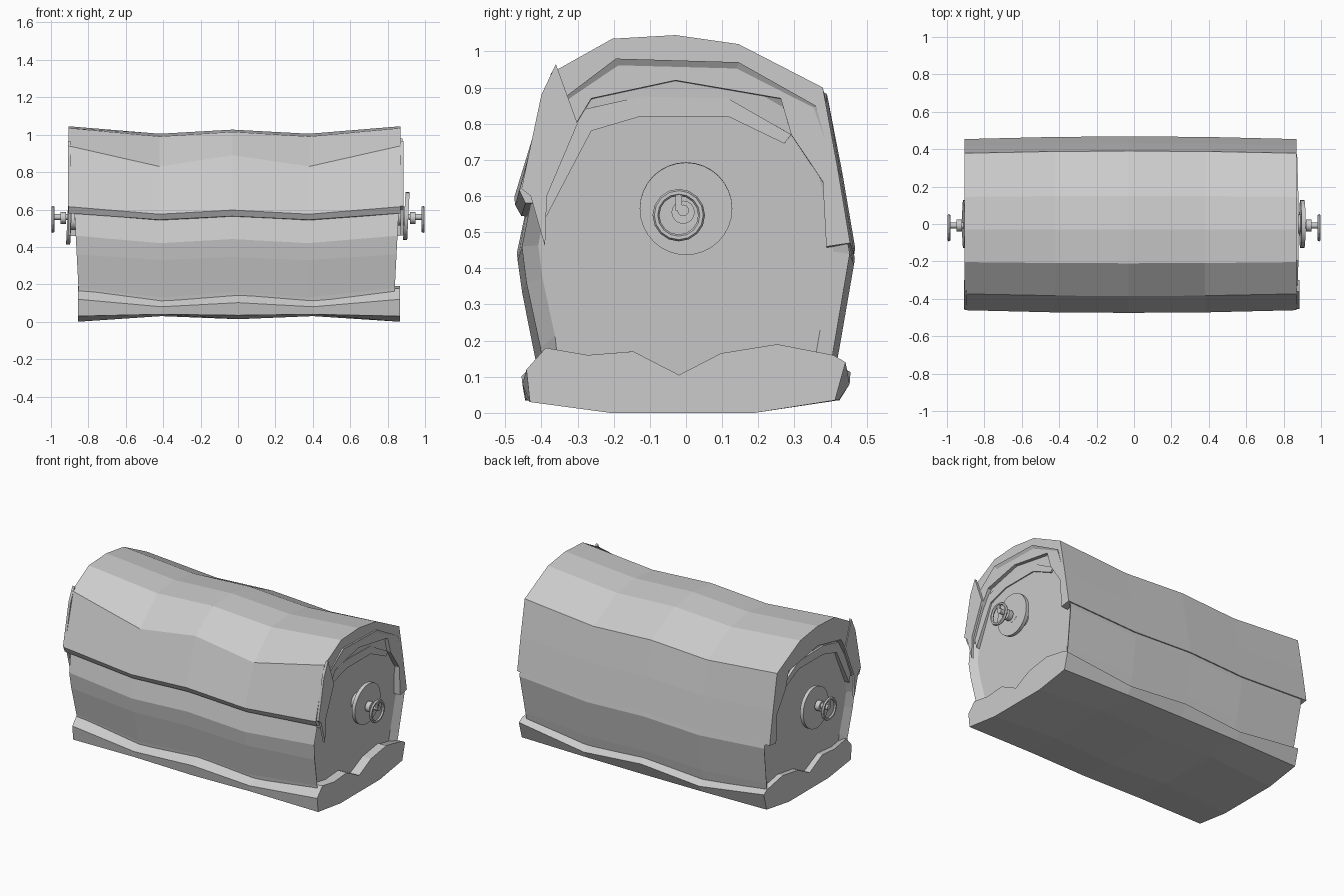
import bpy, bmesh, math
from mathutils import Vector, Matrix

if "Cube" in bpy.data.objects:
    bpy.data.objects.remove(bpy.data.objects["Cube"])

WAVE = [0, -1, -0.45, -1, 0]            # sag between the ends
BULGE = [0.97, 0.995, 1.0, 0.995, 0.97]  # fuller in the middle


def loft(name, profile, xs, lean=0.0, recess=0.0, shrink=0.9):
    """Sweep a (y, z, sag) profile along x; optionally sink the end panels."""
    bm = bmesh.new()
    rings = []
    for x, w, b in zip(xs, WAVE, BULGE):
        rings.append([bm.verts.new((x * (1 + lean * (z - 0.6)), y * b, z + s * w))
                      for y, z, s in profile])
    if recess:
        def inner(ring, d):
            c = Vector((0, 0, 0.5))
            return [bm.verts.new((v.co.x + d, v.co.y * shrink,
                                  c.z + (v.co.z - c.z) * shrink)) for v in ring]
        rings.insert(0, inner(rings[0], recess))
        rings.append(inner(rings[-1], -recess))
    n = len(profile)
    for a, b in zip(rings, rings[1:]):
        for i in range(n):
            j = (i + 1) % n
            bm.faces.new((a[i], a[j], b[j], b[i]))
    bm.faces.new(rings[0])
    bm.faces.new(rings[-1])
    bmesh.ops.recalc_face_normals(bm, faces=bm.faces)
    me = bpy.data.meshes.new(name)
    bm.to_mesh(me)
    bm.free()
    ob = bpy.data.objects.new(name, me)
    bpy.context.collection.objects.link(ob)
    return ob


# Main body with recessed end panels
loft("body", [(-0.21, 0.03, 0), (0.19, 0.03, 0), (0.40, 0.06, 0), (0.425, 0.2, 0.03),
              (0.467, 0.44, 0.03), (0.43, 0.64, 0.03), (0.37, 0.85, 0.04),
              (0.15, 0.97, 0.04), (-0.2, 0.98, 0.05), (-0.35, 0.87, 0.08),
              (-0.435, 0.62, 0.05), (-0.468, 0.46, 0.04), (-0.455, 0.36, 0.03),
              (-0.415, 0.18, 0.05), (-0.40, 0.05, 0)],
     [-0.875, -0.42, -0.03, 0.38, 0.86], lean=0.06, recess=0.03)

# Draped lid: outer skin front to back, then inner skin back again
lid_outer = [(-0.458, 0.58, 0.035), (-0.475, 0.615, 0.04), (-0.385, 0.94, 0.11),
             (-0.21, 1.035, 0.045), (-0.03, 1.045, 0.04), (0.15, 1.02, 0.04),
             (0.39, 0.90, 0.04), (0.432, 0.68, 0.03), (0.468, 0.47, 0.03)]
lid_inner = [(0.40, 0.46, 0.03), (0.39, 0.64, 0.03), (0.30, 0.77, 0.03),
             (0.27, 0.87, 0.04), (-0.03, 0.92, 0.04), (-0.27, 0.87, 0.05),
             (-0.345, 0.75, 0.05), (-0.42, 0.58, 0.04)]
loft("lid", lid_outer + lid_inner, [-0.905, -0.42, -0.03, 0.38, 0.868])

# Second, smaller arch of lining under the lid ends
lining = [(-0.42, 0.62, 0), (-0.29, 0.84, 0), (-0.13, 0.875, 0), (0.12, 0.87, 0),
          (0.30, 0.77, 0), (0.28, 0.745, 0), (0.12, 0.82, 0), (-0.13, 0.82, 0),
          (-0.27, 0.78, 0), (-0.40, 0.54, 0)]
loft("lid_lining", lining, [-0.875, -0.42, 0, 0.38, 0.85])

# Base wrap with a ragged top edge folded up over the ends
loft("base_wrap", [(-0.215, 0.0, -0.03), (0.195, 0.0, -0.03), (0.425, 0.035, 0),
                   (0.455, 0.14, 0.06), (0.42, 0.16, 0.06), (0.26, 0.19, 0),
                   (0.10, 0.165, 0), (-0.02, 0.105, 0), (-0.15, 0.17, 0),
                   (-0.28, 0.16, 0), (-0.40, 0.18, 0.06), (-0.455, 0.12, 0.04),
                   (-0.445, 0.03, -0.01)],
     [-0.855, -0.41, 0, 0.4, 0.865])

# Front corner flaps of the lid, hanging down past the ends
for side, x in (("left", -0.895), ("right", 0.87)):
    bm = bmesh.new()
    pts = [(-0.36, 0.965), (-0.40, 0.88), (-0.455, 0.62), (-0.43, 0.60),
           (-0.39, 0.46), (-0.385, 0.60), (-0.30, 0.80)]
    f = bm.faces.new([bm.verts.new((x, y, z)) for y, z in pts])
    out = bmesh.ops.extrude_face_region(bm, geom=[f])
    for v in out["geom"]:
        if isinstance(v, bmesh.types.BMVert):
            v.co.x += math.copysign(0.015, x)
    bmesh.ops.recalc_face_normals(bm, faces=bm.faces)
    me = bpy.data.meshes.new(side + "_corner_flap")
    bm.to_mesh(me)
    bm.free()
    bpy.context.collection.objects.link(bpy.data.objects.new(me.name, me))


def disc(name, x, y, z, r, depth, sides, tilt=0.0):
    bpy.ops.mesh.primitive_cylinder_add(vertices=sides, radius=r, depth=depth,
                                        location=(x, y, z),
                                        rotation=(0, math.pi / 2 + tilt, 0))
    ob = bpy.context.object
    ob.name = name
    bpy.ops.object.shade_smooth_by_angle()
    return ob


# End fittings: round plate, spindle and small wheel
for side, s, plate_x, pz in (("left", -1, -0.902, 0.54), ("right", 1, 0.9, 0.565)):
    disc(side + "_plate", plate_x, 0, pz, 0.128, 0.022, 32, 0.05)
    disc(side + "_plate_mount", s * 0.865, 0, pz, 0.05, 0.09, 16)
    disc(side + "_boss", s * 0.935, -0.008, 0.555, 0.032, 0.03, 16)
    disc(side + "_spindle", s * 0.955, -0.008, 0.56, 0.016, 0.085, 12)
    bpy.ops.mesh.primitive_torus_add(major_segments=16, minor_segments=6,
                                     major_radius=0.063, minor_radius=0.0095,
                                     location=(s * 0.99, -0.02, 0.547),
                                     rotation=(0, math.pi / 2, 0))
    bpy.context.object.name = side + "_ring"
    bpy.ops.mesh.primitive_cube_add(size=1, location=(s * 0.99, -0.02, 0.585))
    bar = bpy.context.object
    bar.name = side + "_ring_bar"
    bar.scale = (0.012, 0.018, 0.05)
